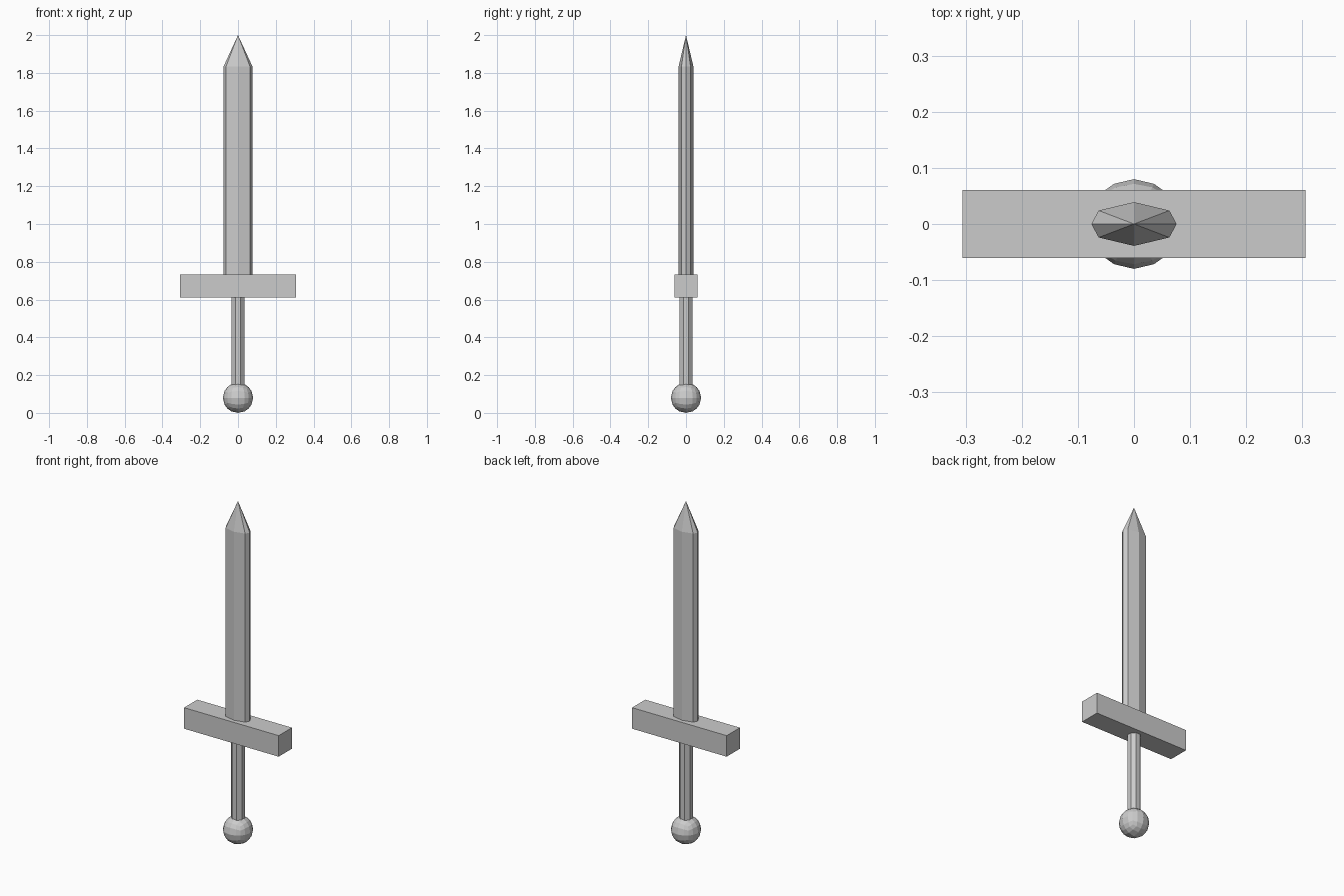
import bpy, bmesh
from math import pi, sin, cos

if "Cube" in bpy.data.objects:
    bpy.data.objects.remove(bpy.data.objects["Cube"])


def finish(name, bm):
    bmesh.ops.recalc_face_normals(bm, faces=bm.faces)
    mesh = bpy.data.meshes.new(name)
    bm.to_mesh(mesh)
    bm.free()
    obj = bpy.data.objects.new(name, mesh)
    bpy.context.collection.objects.link(obj)
    return obj


def prism(name, section, z0, z1, tip=None):
    """Extrude a section upwards, closing it with a cap or a pointed tip."""
    bm = bmesh.new()
    low, high = ([bm.verts.new((x, y, z)) for x, y in section] for z in (z0, z1))
    n = len(section)
    bm.faces.new(low)
    apex = bm.verts.new((0, 0, tip)) if tip else None
    if not tip:
        bm.faces.new(high)
    for i in range(n):
        j = (i + 1) % n
        bm.faces.new((low[i], low[j], high[j], high[i]))
        if tip:
            bm.faces.new((high[i], high[j], apex))
    return finish(name, bm)


# Blade: flattened octagon with a pointed tip
quarter = [(0.076, 0), (0.063, 0.024), (0, 0.039)]
half = quarter + [(-x, y) for x, y in quarter[-2::-1]]
section = half + [(x, -y) for x, y in half[-2:0:-1]]
prism("blade", section, 0.70, 1.835, tip=2.0)

# Cross guard
prism("guard", [(-0.306, -0.061), (0.306, -0.061), (0.306, 0.061), (-0.306, 0.061)], 0.61, 0.733)

# Octagonal grip
grip = [(0.037 * cos(pi * (i + 0.5) / 4), 0.037 * sin(pi * (i + 0.5) / 4)) for i in range(8)]
prism("grip", grip, 0.10, 0.65)

# Pommel: subdivided cube rounded into a sphere
bm = bmesh.new()
bmesh.ops.create_cube(bm, size=2)
bmesh.ops.subdivide_edges(bm, edges=bm.edges[:], cuts=3, use_grid_fill=True)
for v in bm.verts:
    v.co = v.co.normalized() * 0.08
pommel = finish("pommel", bm)
pommel.location.z = 0.08
